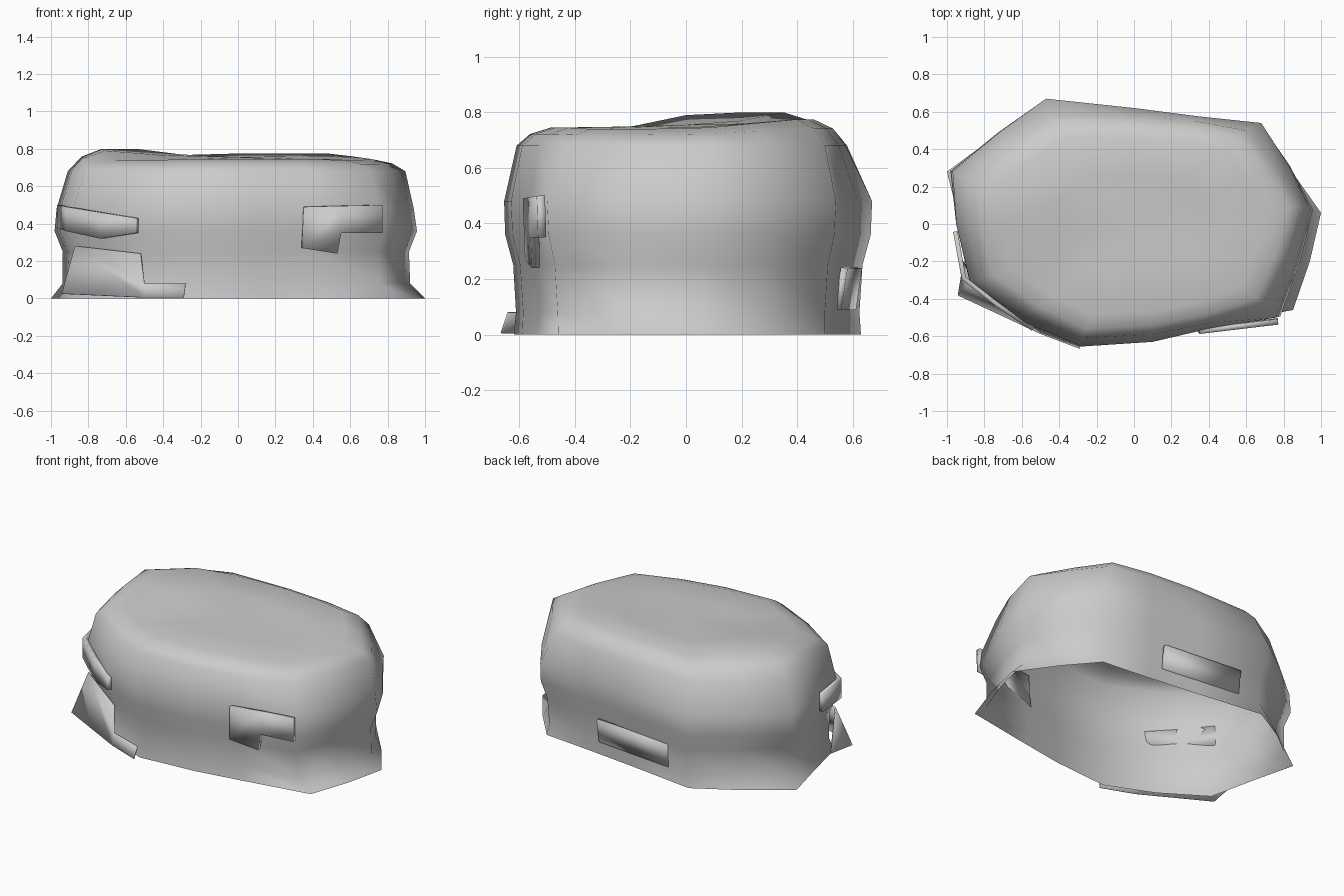
import bpy, bmesh
from mathutils import Vector

if "Cube" in bpy.data.objects:
    bpy.data.objects.remove(bpy.data.objects["Cube"])


def make_object(name, verts, faces, thickness=0, angle=0.3):
    mesh = bpy.data.meshes.new(name)
    mesh.from_pydata(verts, [], faces)
    bm = bmesh.new()
    bm.from_mesh(mesh)
    bmesh.ops.recalc_face_normals(bm, faces=bm.faces)
    bm.to_mesh(mesh)
    bm.free()
    obj = bpy.data.objects.new(name, mesh)
    bpy.context.collection.objects.link(obj)
    if thickness:
        mod = obj.modifiers.new("thickness", 'SOLIDIFY')
        mod.thickness = thickness
        mod.offset = 0
    bpy.ops.object.select_all(action='DESELECT')
    obj.select_set(True)
    bpy.context.view_layer.objects.active = obj
    bpy.ops.object.shade_smooth_by_angle(angle=angle)
    return obj


# Irregular outlines of the shell: at the ground, at the waist and at the shoulder
ground = [(-1, .28), (-.74, .47), (-.46, .63), (0, .57), (.35, .53), (.66, .5), (.83, .3), (1, .06),
          (.94, -.2), (.85, -.46), (.4, -.54), (.1, -.59), (-.28, -.62), (-.58, -.49), (-.86, -.31), (-.93, 0)]
waist = [(-.97, .28), (-.72, .49), (-.47, .67), (0, .62), (.35, .575), (.68, .54), (.83, .31), (.94, .08),
         (.87, -.2), (.76, -.5), (.4, -.56), (.1, -.63), (-.28, -.655), (-.58, -.53), (-.88, -.3), (-.95, 0)]
shoulder = [(-.91, .25), (-.68, .44), (-.45, .58), (0, .575), (.33, .55), (.6, .5), (.76, .3), (.895, .1),
            (.82, -.18), (.71, -.43), (.4, -.53), (.1, -.59), (-.28, -.61), (-.55, -.48), (-.82, -.3), (-.89, 0)]
rim_z = [.8, .8, .765, .775, .775, .775, .76, .745, .74, .74, .745, .745, .745, .74, .74, .79]
n = len(ground)


def ring(a, b, mix, scale, heights):
    return [Vector((*(Vector(p).lerp(Vector(q), mix) * scale), z))
            for p, q, z in zip(a, b, heights)]


# Hollow shell, open underneath
rings = [
    ring(ground, waist, 0, 1, [0] * n),
    ring(ground, waist, .6, .955, [.08] * n),
    ring(ground, waist, .8, .96, [.25] * n),
    ring(ground, waist, .8, 1.005, [.36] * n),
    ring(ground, waist, 1, 1, [.48] * n),
    ring(shoulder, shoulder, 0, 1, [.68] * n),
    ring(shoulder, shoulder, 0, .92, [.68 + .65 * (z - .68) for z in rim_z]),
    ring(shoulder, shoulder, 0, .8, rim_z),
    ring(shoulder, shoulder, 0, .45, [.4 * z + .45 for z in rim_z]),
]
verts = [v for r in rings for v in r] + [Vector((0, 0, .755))]
faces = [(r * n + i, r * n + (i + 1) % n, (r + 1) * n + (i + 1) % n, (r + 1) * n + i)
         for r in range(len(rings) - 1) for i in range(n)]
last = (len(rings) - 1) * n
faces += [(last + i, last + (i + 1) % n, len(verts) - 1) for i in range(n)]
make_object("hollow_shell", verts, faces, angle=1.1)

# L-shaped plate on the front right
make_object("front_right_plate",
            [(.35, -.573, .49), (.55, -.549, .495), (.77, -.523, .5), (.77, -.518, .35),
             (.55, -.545, .35), (.53, -.54, .24), (.34, -.565, .27)],
            [(0, 1, 4, 5, 6), (1, 2, 3, 4)], .03)

# Band wrapped around the front left corner
band = [(-.955, -.04, .5, .38), (-.91, -.29, .49, .36), (-.73, -.432, .46, .32), (-.54, -.56, .43, .35)]
make_object("front_left_band",
            [(x, y, z) for x, y, hi, lo in band for z in (hi, lo)],
            [(2 * i, 2 * i + 1, 2 * i + 3, 2 * i + 2) for i in range(3)], .025)

# Flared skirt at the front left foot
make_object("front_left_skirt",
            [(-.87, -.305, .28), (-.52, -.535, .24), (-.5, -.565, .08), (-.28, -.64, .08),
             (-.29, -.665, .005), (-.5, -.585, .005), (-.94, -.38, .025), (-.91, -.2, .03)],
            [(0, 1, 2), (0, 2, 5, 6), (2, 3, 4, 5), (0, 6, 7)], .006)

# Plain plate low on the back
make_object("back_plate",
            [(.24, .57, .24), (-.3, .622, .24), (-.3, .6, .09), (.24, .546, .09)],
            [(0, 1, 2, 3)], .025)
